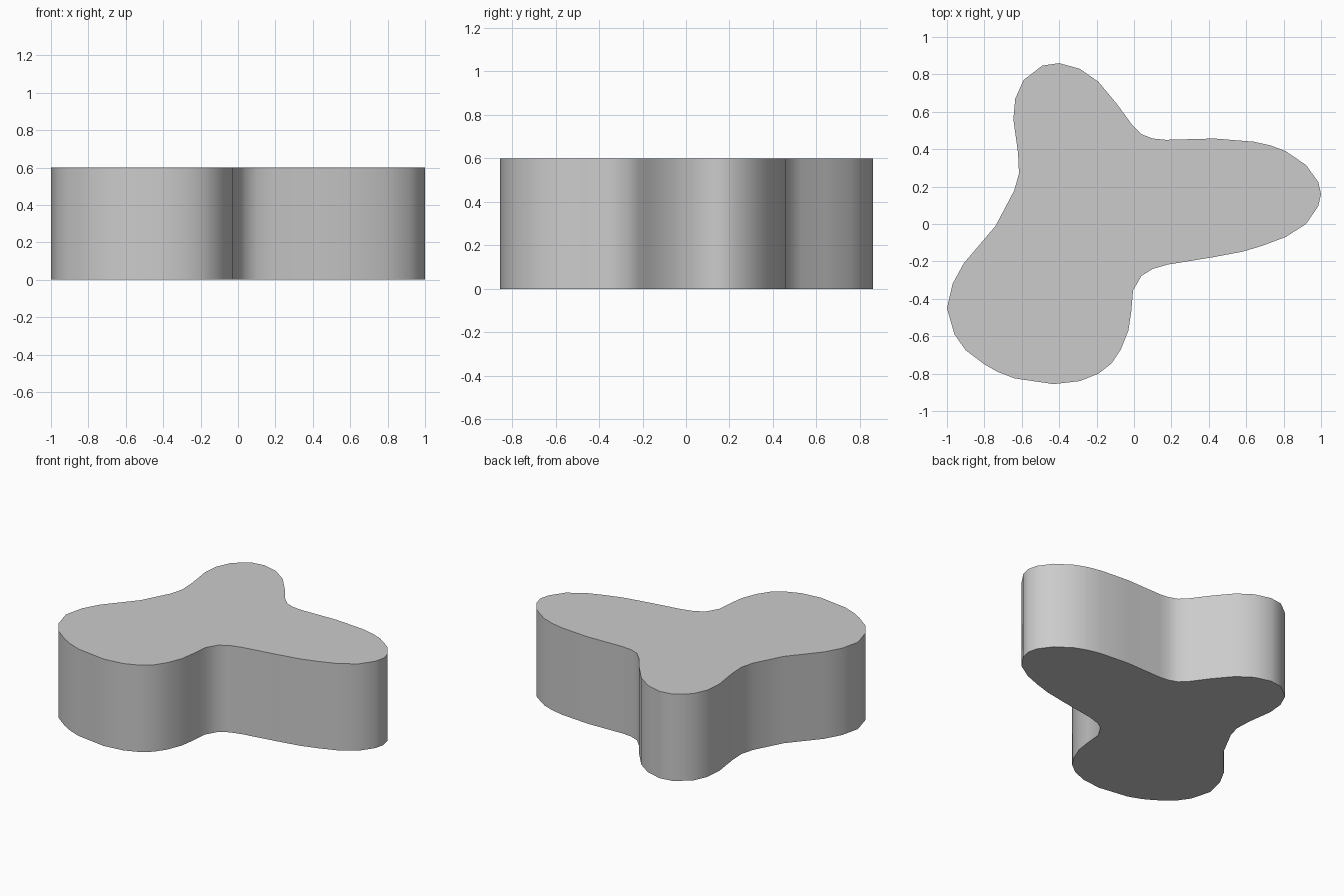
import bpy, bmesh, math

if "Cube" in bpy.data.objects:
    bpy.data.objects.remove(bpy.data.objects["Cube"])

HEIGHT = 0.6

# Outline of the three-lobed slab, counter-clockwise seen from above
right_lobe_top = [(1.0, 0.16), (0.985, 0.225), (0.92, 0.315), (0.81, 0.39), (0.73, 0.42),
                  (0.64, 0.44), (0.43, 0.457), (0.17, 0.45), (0.10, 0.457), (0.04, 0.48)]
back_lobe = [(-0.01, 0.53), (-0.09, 0.64), (-0.19, 0.76), (-0.29, 0.83), (-0.40, 0.86),
             (-0.49, 0.847), (-0.59, 0.77), (-0.635, 0.67), (-0.645, 0.56), (-0.62, 0.38)]
left_lobe = [(-0.615, 0.27), (-0.64, 0.18), (-0.74, -0.01), (-0.91, -0.21), (-0.97, -0.32),
             (-1.0, -0.45), (-0.96, -0.59), (-0.90, -0.675), (-0.80, -0.75), (-0.73, -0.79),
             (-0.64, -0.825), (-0.43, -0.856), (-0.29, -0.84), (-0.19, -0.80), (-0.12, -0.745),
             (-0.07, -0.67), (-0.03, -0.57), (-0.015, -0.47), (-0.005, -0.355)]
right_lobe_bottom = [(0.04, -0.277), (0.10, -0.24), (0.18, -0.217), (0.42, -0.178),
                     (0.58, -0.148), (0.69, -0.115), (0.81, -0.07), (0.92, 0.0), (0.985, 0.095)]
outline = right_lobe_top + back_lobe + left_lobe + right_lobe_bottom

# Extrude the outline into a solid
bm = bmesh.new()
base = bm.faces.new([bm.verts.new((x, y, 0)) for x, y in outline])
result = bmesh.ops.extrude_face_region(bm, geom=[base], use_keep_orig=True)
top_verts = [v for v in result["geom"] if isinstance(v, bmesh.types.BMVert)]
bmesh.ops.translate(bm, verts=top_verts, vec=(0, 0, HEIGHT))
bmesh.ops.recalc_face_normals(bm, faces=bm.faces)
mesh = bpy.data.meshes.new("lobed_slab")
bm.to_mesh(mesh)
bm.free()
slab = bpy.data.objects.new("lobed_slab", mesh)
bpy.context.collection.objects.link(slab)

# Smooth walls, sharp rims
bpy.context.view_layer.objects.active = slab
slab.select_set(True)
bpy.ops.object.shade_smooth_by_angle(angle=math.radians(50))
